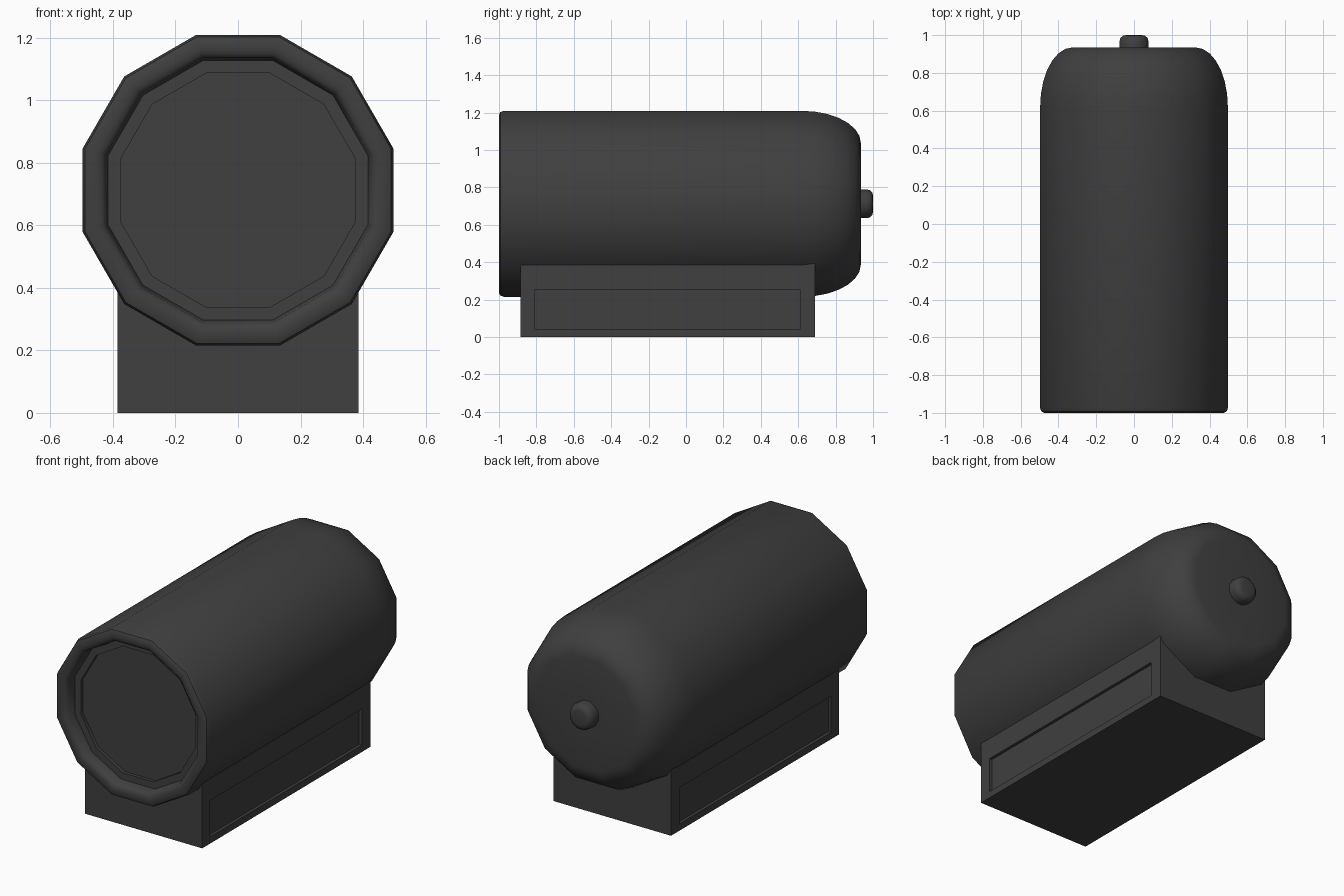
import bpy, bmesh, math

if "Cube" in bpy.data.objects:
    bpy.data.objects.remove(bpy.data.objects["Cube"])

SIDES = 12
AXIS_Z = 0.712

dark = bpy.data.materials.new("dark_grey")
dark.diffuse_color = (0.05, 0.05, 0.05, 1)
dark.use_nodes = True
dark.node_tree.nodes["Principled BSDF"].inputs["Base Color"].default_value = dark.diffuse_color


def finish(name, bm):
    bmesh.ops.recalc_face_normals(bm, faces=bm.faces)
    mesh = bpy.data.meshes.new(name)
    bm.to_mesh(mesh)
    bm.free()
    mesh.materials.append(dark)
    obj = bpy.data.objects.new(name, mesh)
    bpy.context.collection.objects.link(obj)
    return obj


def lathe(name, profile):
    """Spin (flat-to-flat half width, y) points around the y axis; r = 0 closes an end."""
    bm = bmesh.new()
    rings = []
    for r, y in profile:
        if r == 0:
            rings.append([bm.verts.new((0, y, AXIS_Z))] * SIDES)
            continue
        R = r / math.cos(math.pi / SIDES)
        angles = [2 * math.pi * (k + 0.5) / SIDES for k in range(SIDES)]
        rings.append([bm.verts.new((R * math.cos(a), y, AXIS_Z + R * math.sin(a))) for a in angles])
    for a, b in zip(rings, rings[1:]):
        for k in range(SIDES):
            n = (k + 1) % SIDES
            bm.faces.new(dict.fromkeys((a[k], a[n], b[n], b[k])))
    obj = finish(name, bm)
    bpy.ops.object.select_all(action='DESELECT')
    obj.select_set(True)
    bpy.context.view_layer.objects.active = obj
    bpy.ops.object.shade_smooth_by_angle(angle=math.radians(40))
    return obj


# Housing: recessed front disc, rounded rim, straight barrel, domed back
front = [(0, -0.915), (0.375, -0.915), (0.375, -0.935), (0.415, -0.935), (0.423, -0.985),
         (0.435, -0.996), (0.45, -1.0), (0.475, -1.0), (0.49, -0.993), (0.497, -0.975)]
dome = [(0.325 + 0.172 * math.cos(t), 0.62 + 0.315 * math.sin(t))
        for t in (math.pi / 2 * i / 7 for i in range(8))]
lathe("housing", front + dome + [(0.07, 0.93), (0, 0.93)])

# Small rounded knob at the back
lathe("back_knob", [(0, 0.92), (0.077, 0.92), (0.077, 0.965), (0.072, 0.985),
                    (0.058, 0.997), (0.04, 1.0), (0, 1.0)])

# Base block with a sunken panel on each side
bm = bmesh.new()
bmesh.ops.create_cube(bm, size=1)
for v in bm.verts:
    v.co = (v.co.x * 0.77, v.co.y * 1.575 - 0.0975, (v.co.z + 0.5) * 0.392)
sides = [f for f in bm.faces if abs(f.calc_center_median().x) > 0.3]
bmesh.ops.inset_individual(bm, faces=sides, thickness=0.05)
for f in sides:
    for v in f.verts:
        v.co.y = 0.61 if v.co.y > 0 else -0.81
        v.co.z = 0.255 if v.co.z > 0.2 else 0.04
    panel = bmesh.ops.extrude_face_region(bm, geom=[f])["geom"]
    for v in (g for g in panel if isinstance(g, bmesh.types.BMVert)):
        v.co.x -= math.copysign(0.018, v.co.x)
bmesh.ops.delete(bm, geom=[f for f in sides if f.is_valid], context='FACES_ONLY')
finish("base", bm)
